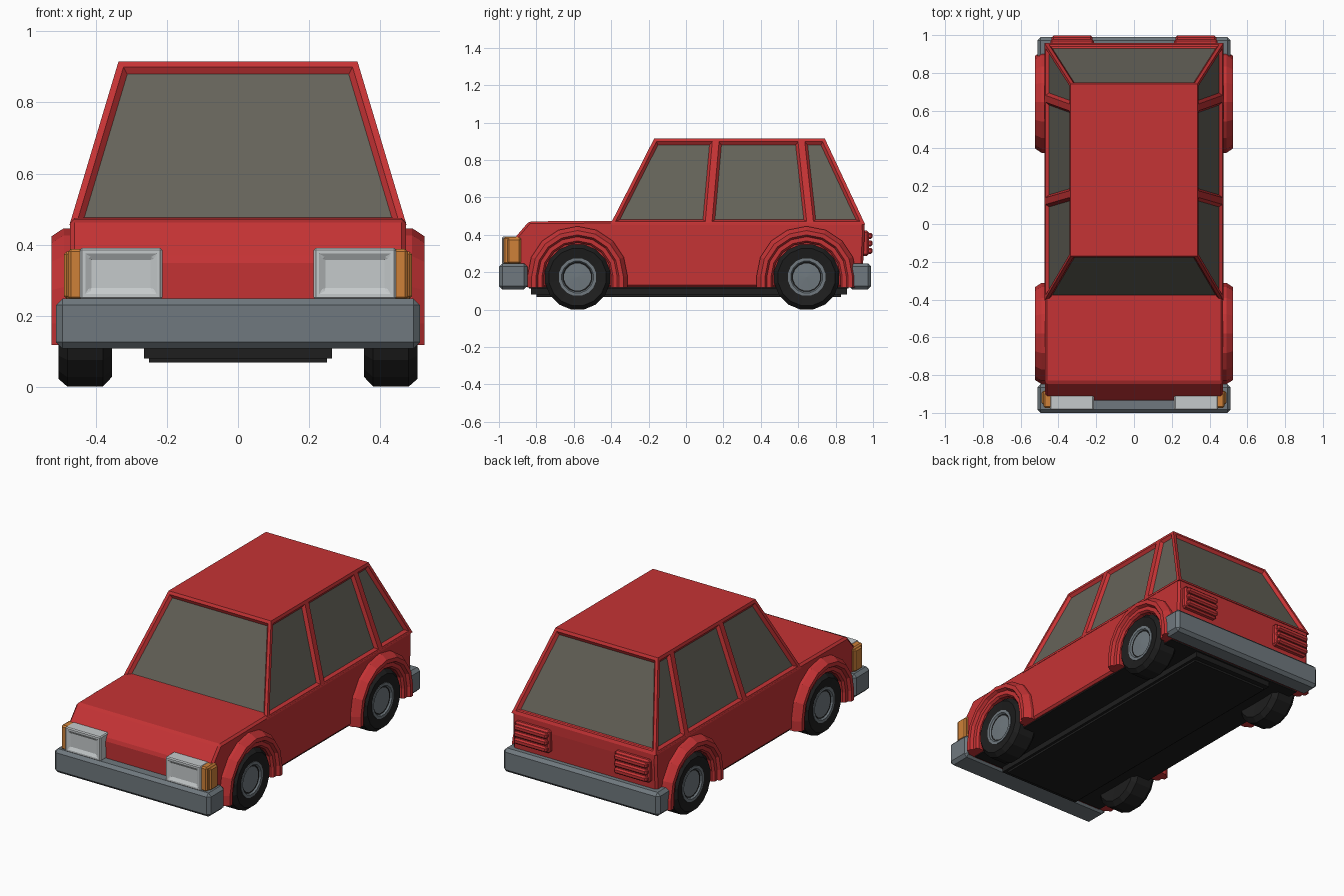
import bpy, bmesh, math
from mathutils import Vector

if "Cube" in bpy.data.objects:
    bpy.data.objects.remove(bpy.data.objects["Cube"])


def material(name, rgb):
    m = bpy.data.materials.new(name)
    m.diffuse_color = (*rgb, 1)
    m.use_nodes = True
    m.node_tree.nodes["Principled BSDF"].inputs["Base Color"].default_value = m.diffuse_color
    return m


RED = material("red paint", (0.56, 0.033, 0.035))
GLASS = material("tinted glass", (0.13, 0.125, 0.10))
GREY = material("bumper grey", (0.16, 0.19, 0.21))
LAMP = material("lamp silver", (0.56, 0.59, 0.60))
ORANGE = material("indicator orange", (0.62, 0.22, 0.04))
BLACK = material("rubber black", (0.013, 0.013, 0.013))


def finish(bm, name, *mats, bevel=0):
    bmesh.ops.recalc_face_normals(bm, faces=bm.faces)
    me = bpy.data.meshes.new(name)
    bm.to_mesh(me)
    bm.free()
    ob = bpy.data.objects.new(name, me)
    bpy.context.collection.objects.link(ob)
    for m in mats:
        me.materials.append(m)
    if bevel:
        mod = ob.modifiers.new("bevel", 'BEVEL')
        mod.width = bevel
        mod.segments = 1
        mod.limit_method = 'ANGLE'
    return ob


def box(name, x, y, z, mat, bevel=0.0, inset=None):
    """Box from ranges; inset = (normal, thickness, depth) sinks one face."""
    bm = bmesh.new()
    bmesh.ops.create_cube(bm, size=1)
    for v in bm.verts:
        v.co = [r[0] + (c + 0.5) * (r[1] - r[0]) for c, r in zip(v.co, (x, y, z))]
    bmesh.ops.recalc_face_normals(bm, faces=bm.faces)
    if inset:
        f = [f for f in bm.faces if f.normal.dot(Vector(inset[0])) > 0.9]
        bmesh.ops.inset_individual(bm, faces=f, thickness=inset[1], depth=0)
        bmesh.ops.inset_individual(bm, faces=f, thickness=0.008, depth=-inset[2])
    return finish(bm, name, mat, bevel=bevel)


def sweep(name, profile, cy, cz, side, mat, segs, arch_foot=None):
    """Turn an (r, x) profile about the axle; arch_foot makes a half arch with straight legs."""
    bm = bmesh.new()
    rings = []
    if arch_foot is None:
        angles = [2 * math.pi * (i + 0.5) / segs for i in range(segs)]
    else:
        angles = [math.pi * i / segs for i in range(segs + 1)]
    for a in angles:
        rings.append([bm.verts.new((side * x, cy + r * math.cos(a), cz + r * math.sin(a)))
                      for r, x in profile])
    if arch_foot is not None:
        foot = lambda s: [bm.verts.new((side * x, cy + s * r, arch_foot)) for r, x in profile]
        rings = [foot(1)] + rings + [foot(-1)]
        bm.faces.new(rings[0])
        bm.faces.new(rings[-1])
    else:
        rings.append(rings[0])
    n = len(profile)
    for a, b in zip(rings, rings[1:]):
        for i in range(n):
            j = (i + 1) % n
            bm.faces.new((a[i], a[j], b[j], b[i]))
    bmesh.ops.remove_doubles(bm, verts=bm.verts, dist=1e-5)
    bmesh.ops.dissolve_degenerate(bm, edges=bm.edges, dist=1e-5)
    return finish(bm, name, mat)


# Lower body: side profile (y, z) pushed across the width
profile = [(-0.93, 0.12), (-0.935, 0.36), (-0.84, 0.472), (-0.40, 0.475),
           (0.953, 0.475), (0.955, 0.40), (0.94, 0.12)]
bm = bmesh.new()
face = bm.faces.new([bm.verts.new((-0.472, y, z)) for y, z in profile])
ext = bmesh.ops.extrude_face_region(bm, geom=[face])
for v in ext["geom"]:
    if isinstance(v, bmesh.types.BMVert):
        v.co.x = 0.472
finish(bm, "lower_body", RED, bevel=0.012)

# Cabin: tapered shell whose side panels are inset into window frames
low_y, top_y = [-0.405, 0.12, 0.665, 0.958], [-0.17, 0.16, 0.615, 0.742]
bm = bmesh.new()
rows = {}
for s in (-1, 1):
    rows[s] = ([bm.verts.new((s * 0.474, y, 0.455)) for y in low_y],
               [bm.verts.new((s * 0.336, y, 0.915)) for y in top_y])
    lo, hi = rows[s]
    for i in range(3):
        bm.faces.new((lo[i], lo[i + 1], hi[i + 1], hi[i]))
for i in (0, 3):
    bm.faces.new((rows[-1][0][i], rows[1][0][i], rows[1][1][i], rows[-1][1][i]))
for k in (0, 1):
    bm.faces.new(rows[-1][k] + rows[1][k][::-1])
bmesh.ops.recalc_face_normals(bm, faces=bm.faces)
windows = [f for f in bm.faces if abs(f.normal.z) < 0.9]
bmesh.ops.inset_individual(bm, faces=windows, thickness=0.018, depth=0, use_even_offset=True)
bmesh.ops.inset_individual(bm, faces=windows, thickness=0.014, depth=-0.016, use_even_offset=True)
for f in windows:
    f.material_index = 1
finish(bm, "cabin", RED, GLASS)

# Floor pan
box("floor", (-0.455, 0.455), (-0.84, 0.87), (0.112, 0.13), BLACK)
box("floor_pan", (-0.265, 0.265), (-0.83, 0.86), (0.08, 0.13), BLACK)
box("floor_skid", (-0.25, 0.25), (-0.80, 0.83), (0.068, 0.10), BLACK)

# Bumpers
box("front_bumper", (-0.512, 0.512), (-1.0, -0.848), (0.108, 0.248), GREY, 0.018)
box("rear_bumper", (-0.512, 0.512), (0.872, 0.99), (0.108, 0.248), GREY, 0.018)

# Wheels and arches
FENDER = [(0.268, 0.44), (0.268, 0.49), (0.245, 0.525), (0.222, 0.525),
          (0.212, 0.508), (0.190, 0.508), (0.180, 0.495), (0.180, 0.44)]
TYRE = [(0, 0.36), (0.15, 0.355), (0.177, 0.38), (0.177, 0.48),
        (0.155, 0.505), (0.10, 0.495), (0, 0.47)]
HUB = [(0, 0.44), (0.102, 0.44), (0.102, 0.499), (0.086, 0.499), (0.078, 0.488), (0, 0.492)]
for side, sn in ((-1, "left"), (1, "right")):
    for cy, en in ((-0.58, "front"), (0.645, "rear")):
        sweep(f"{en}_{sn}_wheel_arch", FENDER, cy, 0.178, side, RED, 8, 0.118)
        sweep(f"{en}_{sn}_tyre", TYRE, cy, 0.1745, side, BLACK, 16)
        sweep(f"{en}_{sn}_hub", HUB, cy, 0.1745, side, GREY, 16)

    # Lamps
    def span(a, b):
        return tuple(sorted((side * a, side * b)))
    box(f"{sn}_headlight", span(0.213, 0.445), (-0.985, -0.89), (0.245, 0.39), LAMP, 0.012,
        ((0, -1, 0), 0.03, 0.01))
    box(f"{sn}_indicator", span(0.43, 0.478), (-0.975, -0.88), (0.245, 0.388), ORANGE, 0.008)
    box(f"{sn}_indicator_side", span(0.44, 0.49), (-0.955, -0.885), (0.248, 0.38), ORANGE, 0.008)
    box(f"{sn}_tail_lamp", span(0.213, 0.443), (0.93, 0.978), (0.288, 0.422), RED, 0.01)
    for i in range(3):
        z = 0.297 + i * 0.04
        box(f"{sn}_tail_lamp_rib_{i + 1}", span(0.22, 0.436), (0.95, 0.997), (z, z + 0.034), RED, 0.009)
